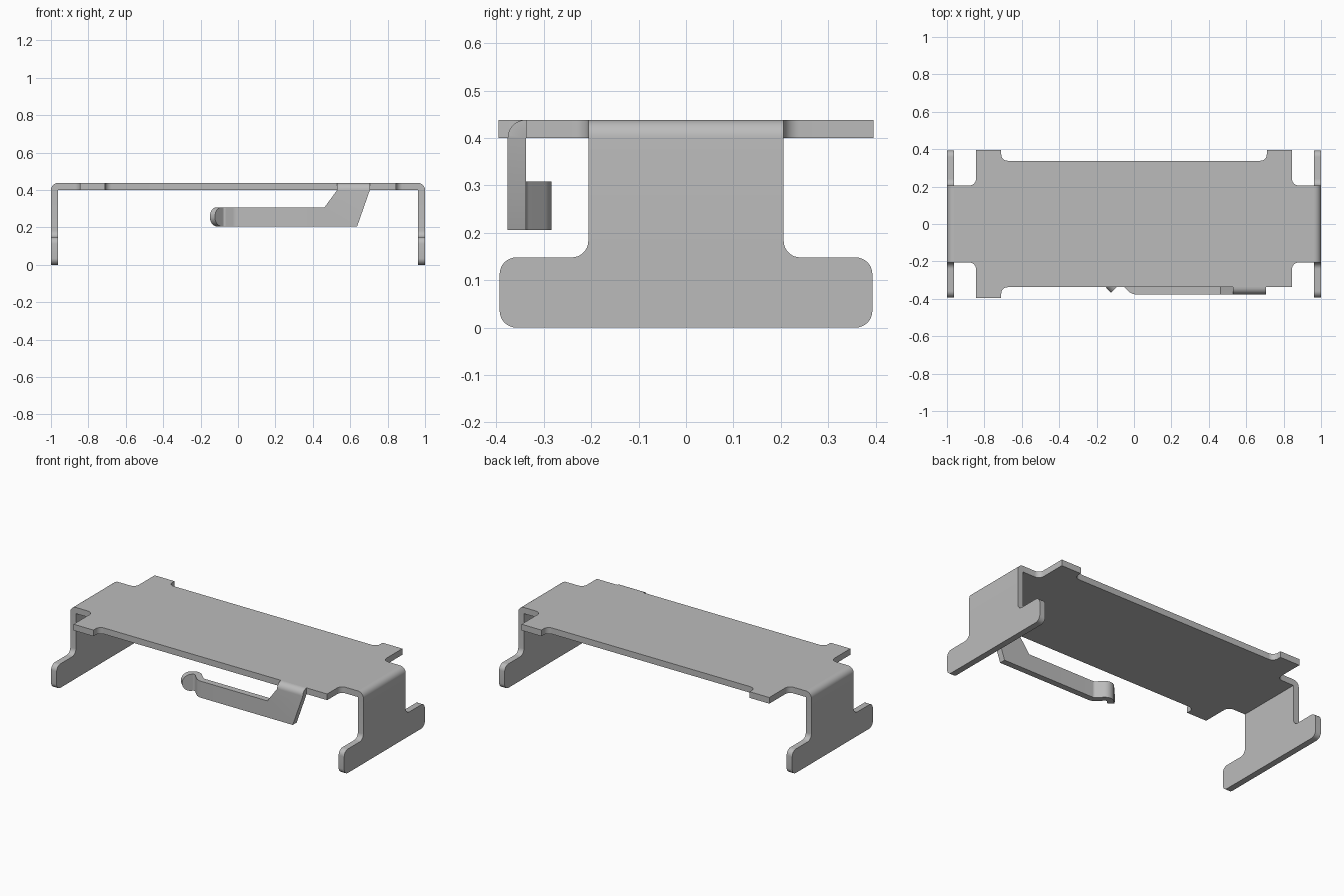
import bpy, bmesh
from math import sin, cos, tan, pi, radians
from mathutils import Vector

if "Cube" in bpy.data.objects:
    bpy.data.objects.remove(bpy.data.objects["Cube"])

steel = bpy.data.materials.new("light_grey_steel")
steel.use_nodes = True
GREY = (0.5, 0.5, 0.5, 1)
steel.diffuse_color = GREY
steel.node_tree.nodes["Principled BSDF"].inputs["Base Color"].default_value = GREY

T = 0.038            # sheet thickness
UNDER = 0.4          # underside of the top sheet
SEAM = 1 - T         # where the top sheet starts bending into the end walls
EDGE = 0.338         # long edges of the top sheet
NECK = 0.206
FILLET = 0.035


def arc(prev, p, nxt, r, n=8):
    """Points that round the corner p with radius r."""
    u, v = (prev - p).normalized(), (nxt - p).normalized()
    half = u.angle(v) / 2
    c = p + (u + v).normalized() * r / sin(half)
    a, b = p + u * r / tan(half) - c, p + v * r / tan(half) - c
    w = pi - 2 * half
    return [c + (a * sin((1 - i / n) * w) + b * sin(i / n * w)) / sin(w) for i in range(n + 1)]


def rounded(corners):
    """Turn (x, y, radius) corners into a list of 2D points."""
    pts = []
    for i, (x, y, r) in enumerate(corners):
        p = Vector((x, y))
        prev, nxt = (Vector(corners[j % len(corners)][:2]) for j in (i - 1, i + 1))
        pts += arc(prev, p, nxt, r) if r else [p]
    return pts


def extrude(bm, pts, place, is_open):
    """Sheet from an outline; edges that meet another part stay open."""
    rings = [[bm.verts.new(place(p, d)) for p in pts] for d in (0, T)]
    bm.faces.new(rings[0])
    bm.faces.new(rings[1])
    for i, p in enumerate(pts):
        j = (i + 1) % len(pts)
        if not is_open(p, pts[j]):
            bm.faces.new((rings[0][i], rings[0][j], rings[1][j], rings[1][i]))


def finish(bm, name):
    bmesh.ops.remove_doubles(bm, verts=bm.verts, dist=0.0001)
    bmesh.ops.recalc_face_normals(bm, faces=bm.faces)
    mesh = bpy.data.meshes.new(name)
    bm.to_mesh(mesh)
    bm.free()
    mesh.materials.append(steel)
    ob = bpy.data.objects.new(name, mesh)
    bpy.context.collection.objects.link(ob)
    bpy.ops.object.select_all(action="DESELECT")
    ob.select_set(True)
    bpy.context.view_layer.objects.active = ob
    bpy.ops.object.shade_smooth_by_angle(angle=radians(30))
    return ob


# Top plate: three corner tabs, necked ends, and the root of the spring arm
back = [(SEAM, NECK, 0), (0.845, NECK, FILLET), (0.845, 0.395, 0),
        (0.71, 0.395, 0), (0.71, EDGE, FILLET)]
outline = back + [(-x, y, r) for x, y, r in reversed(back)]
outline += [(-x, -y, r) for x, y, r in back]
ARM_L, ARM_R = 0.53, 0.705
outline += [(ARM_L, -EDGE, 0), (ARM_R, -EDGE, 0), (0.845, -EDGE, 0),
            (0.845, -NECK, FILLET), (SEAM, -NECK, 0)]


def plate_open(p, q):
    at_arm = p.y == q.y == -EDGE and {p.x, q.x} == {ARM_L, ARM_R}
    # tolerance because vectors hold single precision
    near_arm = abs(p.y + EDGE) < 0.001 and abs(p.x - ARM_L) < 0.001 and abs(q.x - ARM_R) < 0.001
    return at_arm or near_arm or (abs(p.x) > SEAM - 0.001 and abs(q.x) > SEAM - 0.001)


bm = bmesh.new()
extrude(bm, rounded(outline), lambda p, d: (p.x, p.y, UNDER + d), plate_open)
finish(bm, "top_plate")

# End walls: a stem with a wide rounded foot, and the quarter-round bend above
half_wall = [(0.393, 0, FILLET), (0.393, 0.148, FILLET), (NECK, 0.148, FILLET), (NECK, UNDER, 0)]
wall = half_wall + [(-y, z, r) for y, z, r in reversed(half_wall)]
for name, side in (("left_end_wall", 1), ("right_end_wall", -1)):
    bm = bmesh.new()
    extrude(bm, rounded(wall), lambda p, d: (side * (SEAM + d), p.x, p.y),
            lambda p, q: p.y > UNDER - 0.001 and q.y > UNDER - 0.001)
    n = 10
    arcs = []
    for y in (-NECK, NECK):
        hub = bm.verts.new((side * SEAM, y, UNDER))
        rim = [bm.verts.new((side * (SEAM + T * cos(i / n * pi / 2)), y,
                             UNDER + T * sin(i / n * pi / 2))) for i in range(n + 1)]
        bm.faces.new([hub] + rim)
        arcs.append(rim)
    for i in range(n):
        bm.faces.new((arcs[0][i], arcs[0][i + 1], arcs[1][i + 1], arcs[1][i]))
    finish(bm, name)

# Spring arm: a strip with a round-ended hook, swept as four-point sections
LOW, HIGH = 0.206, 0.308
MID, R = (LOW + HIGH) / 2, (HIGH - LOW) / 2
FRONT, CENTRE = -EDGE - T, -EDGE - T / 2
tip = Vector((-0.137, -0.355))
crest = Vector((-0.0725, -0.2905))
knee = Vector((-0.006, CENTRE))
end = Vector((0.4, CENTRE))
out = (crest - tip).normalized()
path = []
for i in range(1, 13):
    t = i / 12 * pi / 2
    path.append((tip + out * R * (1 - cos(t)), R * sin(t)))
path += [(p, R) for p in arc(tip, crest, knee, 0.03, 12) + arc(crest, knee, end, 0.04) + [end]]

sections = []
for i, (p, h) in enumerate(path):
    before, after = path[max(i - 1, 0)][0], path[min(i + 1, len(path) - 1)][0]
    d = (after - before).normalized()
    if i == len(path) - 1:
        d = Vector((1, 0))
    side = Vector((d.y, -d.x)) * T / 2
    f, b = p + side, p - side
    sections.append([(f.x, f.y, MID - h), (b.x, b.y, MID - h),
                     (b.x, b.y, MID + h), (f.x, f.y, MID + h)])
# slanted shoulder
sections.append([(0.637, FRONT, LOW), (0.637, -EDGE, LOW),
                 (0.463, -EDGE, HIGH), (0.463, FRONT, HIGH)])
# bend up into the top plate
for i in range(11):
    t = i / 10 * pi / 2
    y, z = -EDGE - T * cos(t), UNDER + T * sin(t)
    sections.append([(ARM_R, y, z), (ARM_R, -EDGE, UNDER),
                     (ARM_L, -EDGE, UNDER), (ARM_L, y, z)])

bm = bmesh.new()
rings = [[bm.verts.new(co) for co in s] for s in sections]
bm.faces.new(rings[0])
for a, b in zip(rings, rings[1:]):
    for i in range(4):
        j = (i + 1) % 4
        bm.faces.new((a[i], a[j], b[j], b[i]))
bmesh.ops.dissolve_degenerate(bm, dist=0.0001, edges=bm.edges)
finish(bm, "spring_arm")
